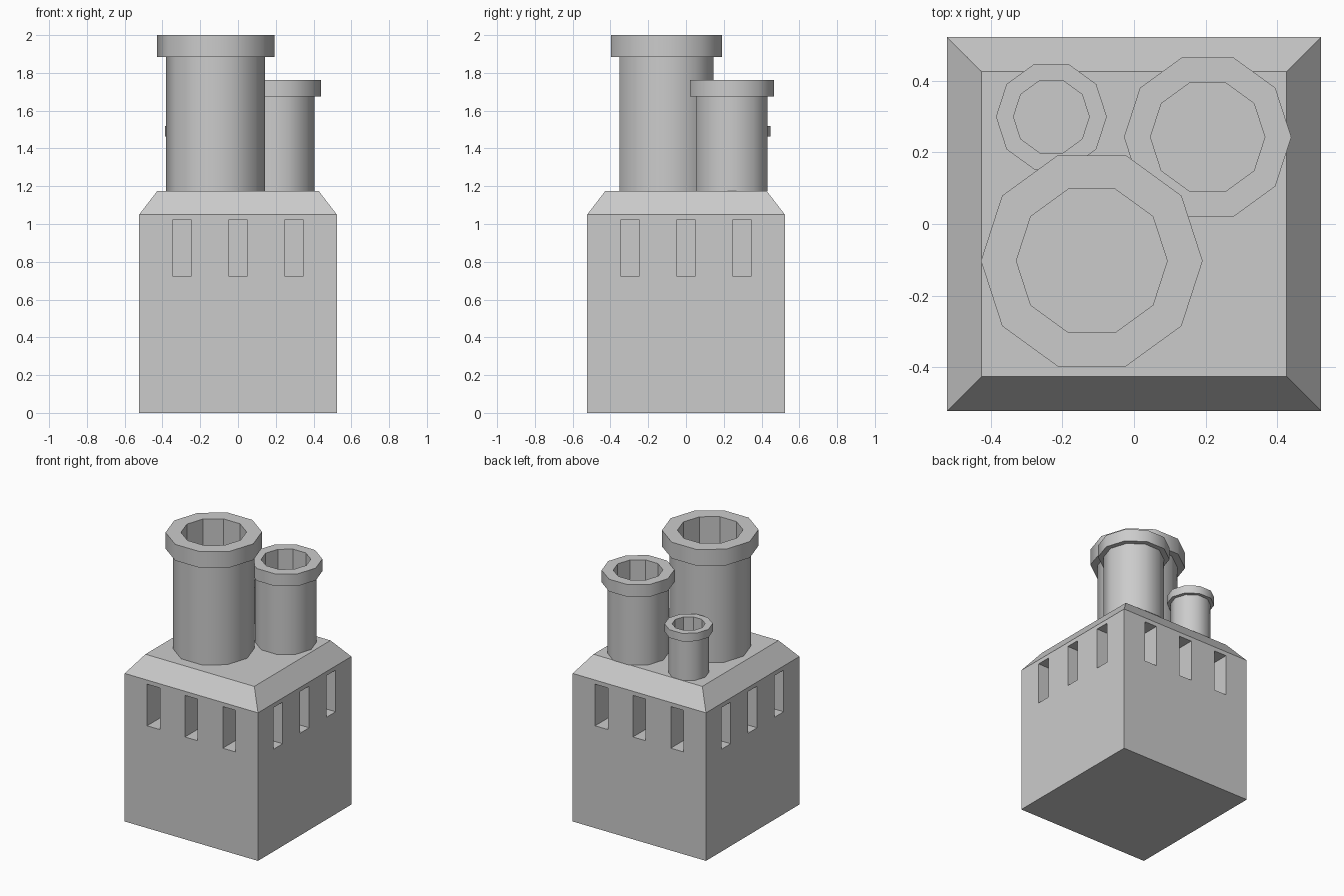
import bpy, bmesh, math
from mathutils import Matrix

if "Cube" in bpy.data.objects:
    bpy.data.objects.remove(bpy.data.objects["Cube"])

HALF, WALL_Z, ROOF_HALF, ROOF_Z = 0.523, 1.05, 0.427, 1.175


def finish(name, bm):
    mesh = bpy.data.meshes.new(name)
    bmesh.ops.recalc_face_normals(bm, faces=bm.faces)
    bm.to_mesh(mesh)
    bm.free()
    ob = bpy.data.objects.new(name, mesh)
    bpy.context.collection.objects.link(ob)
    return ob


# Square block with a sloped shoulder
bm = bmesh.new()
rings = []
for half, z in ((HALF, 0), (HALF, WALL_Z), (ROOF_HALF, ROOF_Z)):
    rings.append([bm.verts.new((sx * half, sy * half, z))
                  for sx, sy in ((-1, -1), (1, -1), (1, 1), (-1, 1))])
for a, b in zip(rings, rings[1:]):
    for i in range(4):
        j = (i + 1) % 4
        bm.faces.new((a[i], a[j], b[j], b[i]))
bm.faces.new(rings[0][::-1])
bm.faces.new(rings[-1])
block = finish("chimney_block", bm)

# Three vent slots cut into each wall
SLOT_DEPTH = 0.16
bm = bmesh.new()
for side in range(4):
    turn = Matrix.Rotation(side * math.pi / 2, 4, 'Z')
    for x in (-0.297, 0, 0.297):
        bmesh.ops.create_cube(bm, size=1, matrix=turn
                              @ Matrix.Translation((x, -HALF, 0.873))
                              @ Matrix.Diagonal((0.1, 2 * SLOT_DEPTH, 0.295, 1)))
cutter = finish("slot_cutter", bm)
cutter.hide_render = True
cutter.hide_set(True)
cut = block.modifiers.new("slots", 'BOOLEAN')
cut.operation = 'DIFFERENCE'
cut.solver = 'EXACT'
cut.object = cutter


# Ten-sided hollow pot with a thick rim, smooth outside and faceted inside
def pot(name, x, y, shaft, rim, bore, rim_z, top, sides=10):
    bm = bmesh.new()
    profile = [(shaft, ROOF_Z), (shaft, rim_z), (rim, rim_z), (rim, top),
               (bore, top), (bore, ROOF_Z + 0.005)]
    rings = []
    for r, z in profile:
        rings.append([bm.verts.new((x + r * math.cos(2 * math.pi * i / sides),
                                    y + r * math.sin(2 * math.pi * i / sides), z))
                      for i in range(sides)])
    for k, (a, b) in enumerate(zip(rings, rings[1:])):
        for i in range(sides):
            j = (i + 1) % sides
            f = bm.faces.new((a[i], a[j], b[j], b[i]))
            f.smooth = k in (0, 2)
    bm.faces.new(rings[0][::-1])
    bm.faces.new(rings[-1])
    # keep the horizontal rings crisp
    for e in bm.edges:
        if abs(e.verts[0].co.z - e.verts[1].co.z) < 1e-5:
            e.smooth = False
    return finish(name, bm)


pot("large_pot", -0.118, -0.103, 0.262, 0.31, 0.211, 1.885, 2.0)
pot("medium_pot", 0.206, 0.243, 0.198, 0.234, 0.16, 1.675, 1.762)
pot("small_pot", -0.231, 0.30, 0.131, 0.155, 0.106, 1.463, 1.52)
